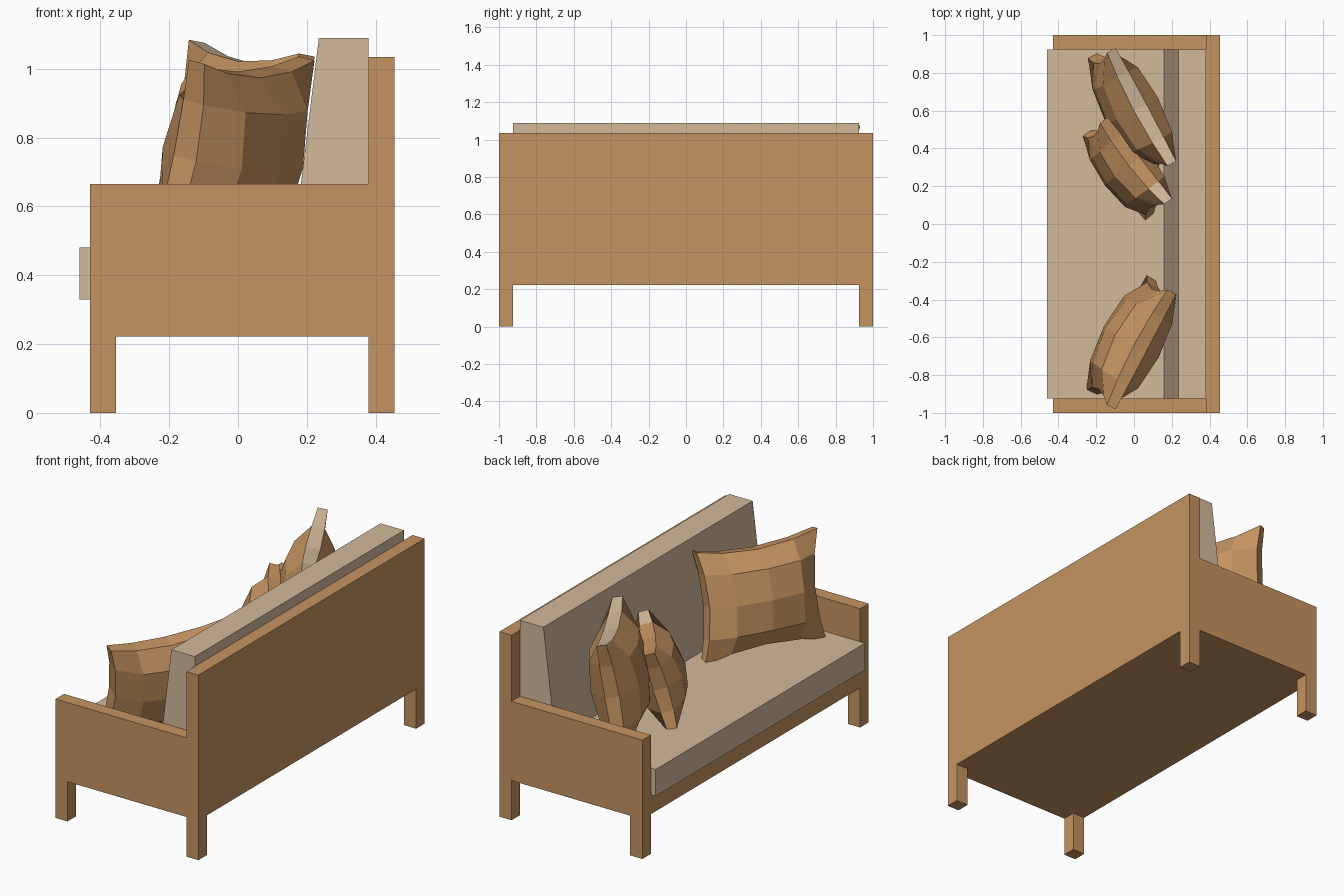
import bpy, bmesh
from mathutils import Vector

if "Cube" in bpy.data.objects:
    bpy.data.objects.remove(bpy.data.objects["Cube"])


def material(name, color):
    m = bpy.data.materials.new(name)
    m.diffuse_color = (*color, 1)
    m.use_nodes = True
    m.node_tree.nodes["Principled BSDF"].inputs["Base Color"].default_value = m.diffuse_color
    return m


WOOD = material("warm brown", (0.56, 0.295, 0.12))
TAUPE = material("light taupe", (0.65, 0.49, 0.33))


def finish(name, bm, *mats):
    bmesh.ops.recalc_face_normals(bm, faces=bm.faces)
    me = bpy.data.meshes.new(name)
    bm.to_mesh(me)
    bm.free()
    for m in mats:
        me.materials.append(m)
    ob = bpy.data.objects.new(name, me)
    bpy.context.collection.objects.link(ob)
    return ob


def prism(name, profile, y0, y1, mat):
    """Extrude an (x, z) outline along y."""
    bm = bmesh.new()
    f = bm.faces.new([bm.verts.new((x, y0, z)) for x, z in profile])
    ext = bmesh.ops.extrude_face_region(bm, geom=[f])["geom"]
    bmesh.ops.translate(bm, vec=(0, y1 - y0, 0),
                        verts=[v for v in ext if isinstance(v, bmesh.types.BMVert)])
    return finish(name, bm, mat)


def box(name, x0, x1, y0, y1, z0, z1, mat):
    return prism(name, [(x0, z0), (x1, z0), (x1, z1), (x0, z1)], y0, y1, mat)


def pillow(name, bl, br, tl, tr, bulge, taupe_from=2):
    """Faceted cushion between four corners, pinched along its edges.
    Top rim faces past the given u are taupe."""
    bl, br, tl, tr = map(Vector, (bl, br, tl, tr))
    normal = (br - bl).cross(tl - bl).normalized()
    steps = (-1, -0.58, 0, 0.58, 1)
    n = len(steps)
    bm = bmesh.new()
    sides = []
    for s in (1, -1):
        grid = []
        for v in steps:
            row = []
            for u in steps:
                a = (1 + u * (1 - 0.13 * (1 - v * v) * u * u)) / 2
                b = (1 + v * (1 - 0.15 * (1 - u * u) * v * v)) / 2
                mid = bl.lerp(br, a).lerp(tl.lerp(tr, a), b)
                edge = 0.026 + 0.012 * (2 - u * u - v * v)
                t = edge + (bulge - 0.05) * ((1 - u * u) * (1 - v * v)) ** 0.55
                row.append(bm.verts.new(mid + normal * s * t))
            grid.append(row)
        sides.append(grid)
        for j in range(n - 1):
            for i in range(n - 1):
                bm.faces.new((grid[j][i], grid[j][i + 1], grid[j + 1][i + 1], grid[j + 1][i]))
    # rim joining the two sides
    f, k = sides
    for i in range(n - 1):
        for e in (0, n - 1):
            rim = bm.faces.new((f[e][i], f[e][i + 1], k[e][i + 1], k[e][i]))
            if e and steps[i] >= taupe_from:
                rim.material_index = 1
            bm.faces.new((f[i][e], f[i + 1][e], k[i + 1][e], k[i][e]))
    return finish(name, bm, WOOD, TAUPE)


# Frame: back panel, arms, base and legs
box("back_panel", 0.38, 0.455, -1, 1, 0.222, 1.035, WOOD)
box("seat_base", -0.43, 0.38, -0.925, 0.925, 0.222, 0.33, WOOD)
for side, y0 in (("right", -1), ("left", 0.925)):
    box(side + "_arm", -0.43, 0.38, y0, y0 + 0.075, 0.222, 0.665, WOOD)
    box(side + "_front_leg", -0.43, -0.355, y0, y0 + 0.075, 0, 0.222, WOOD)
    box(side + "_back_leg", 0.38, 0.455, y0, y0 + 0.075, 0, 0.222, WOOD)

# Upholstery: seat and sloping back cushion
box("seat_cushion", -0.46, 0.38, -0.925, 0.925, 0.33, 0.48, TAUPE)
prism("back_cushion", [(0.16, 0.48), (0.38, 0.48), (0.38, 1.09), (0.235, 1.09)],
      -0.925, 0.925, TAUPE)

# Loose pillows
pillow("right_pillow", (-0.23, -0.89, 0.46), (0.09, -0.28, 0.46),
       (-0.12, -0.97, 1.02), (0.2, -0.36, 1.03), 0.16)
pillow("left_pillow", (-0.22, 0.89, 0.48), (0.10, 0.27, 0.45),
       (-0.12, 0.92, 1.08), (0.2, 0.32, 1.04), 0.15, -1)
pillow("small_pillow", (-0.25, 0.48, 0.48), (0.08, 0.03, 0.46),
       (-0.16, 0.55, 0.90), (0.18, 0.12, 0.89), 0.14, 0.5)
